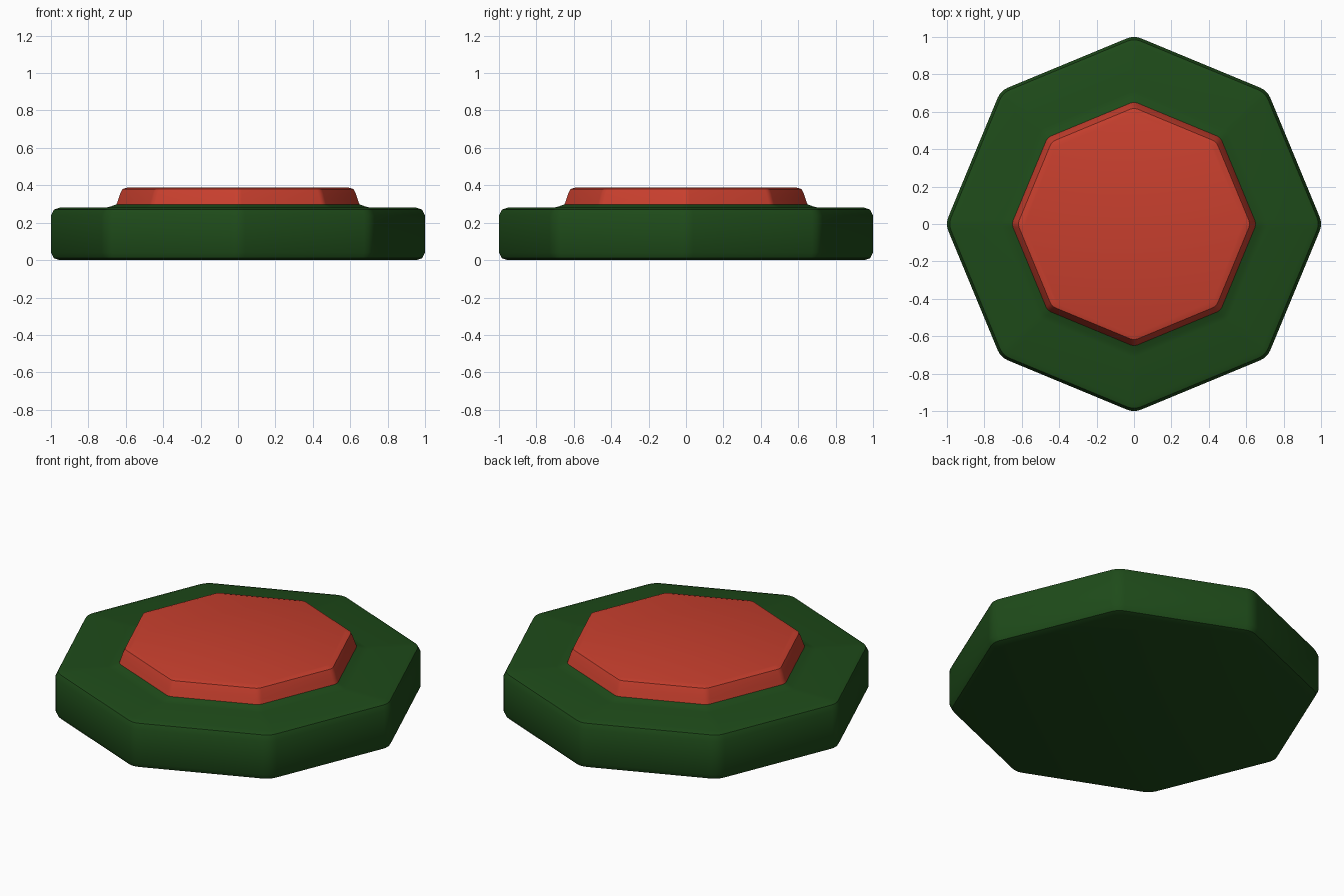
import bpy, bmesh
from math import cos, sin, tan, pi

if "Cube" in bpy.data.objects:
    bpy.data.objects.remove(bpy.data.objects["Cube"])


def ring(bm, radius, z, fillet, segs=3):
    """Octagon with a corner on each axis, corners softened by small arcs."""
    verts = []
    half = pi / 8
    # radius is measured to the middle of the softened corner
    centre = radius - fillet
    for i in range(8):
        a = i * pi / 4
        for k in range(segs + 1):
            b = a - half + 2 * half * k / segs
            verts.append(bm.verts.new((centre * cos(a) + fillet * cos(b),
                                       centre * sin(a) + fillet * sin(b), z)))
    return verts


def loft(name, profile, colour, cap_bottom, cap_top):
    bm = bmesh.new()
    rings = [ring(bm, *p) for p in profile]
    for lo, hi in zip(rings, rings[1:]):
        n = len(lo)
        for i in range(n):
            j = (i + 1) % n
            bm.faces.new((lo[i], lo[j], hi[j], hi[i]))
    if cap_bottom:
        bm.faces.new(rings[0][::-1])
    if cap_top:
        bm.faces.new(rings[-1])
    mesh = bpy.data.meshes.new(name)
    bm.to_mesh(mesh)
    bm.free()
    obj = bpy.data.objects.new(name, mesh)
    bpy.context.collection.objects.link(obj)
    mat = bpy.data.materials.new(name + "_colour")
    mat.diffuse_color = (*colour, 1)
    mat.use_nodes = True
    mat.node_tree.nodes["Principled BSDF"].inputs["Base Color"].default_value = mat.diffuse_color
    mesh.materials.append(mat)
    bpy.ops.object.select_all(action='DESELECT')
    obj.select_set(True)
    bpy.context.view_layer.objects.active = obj
    bpy.ops.object.shade_smooth_by_angle(angle=pi / 6)
    return obj


# Green octagonal housing: (radius, height, corner fillet)
loft("button_base", [
    (0.955, 0.0, 0.07), (0.985, 0.01, 0.09), (1.0, 0.04, 0.10),
    (1.0, 0.24, 0.10), (0.985, 0.27, 0.09), (0.955, 0.28, 0.07),
    (0.71, 0.28, 0.05), (0.68, 0.287, 0.05), (0.65, 0.298, 0.05),
], (0.013, 0.07, 0.01), True, False)

# Raised red push button with softened rim
loft("button_cap", [
    (0.65, 0.298, 0.05), (0.64, 0.325, 0.05), (0.63, 0.355, 0.05),
    (0.618, 0.38, 0.05), (0.59, 0.388, 0.04),
], (0.58, 0.05, 0.027), False, True)
